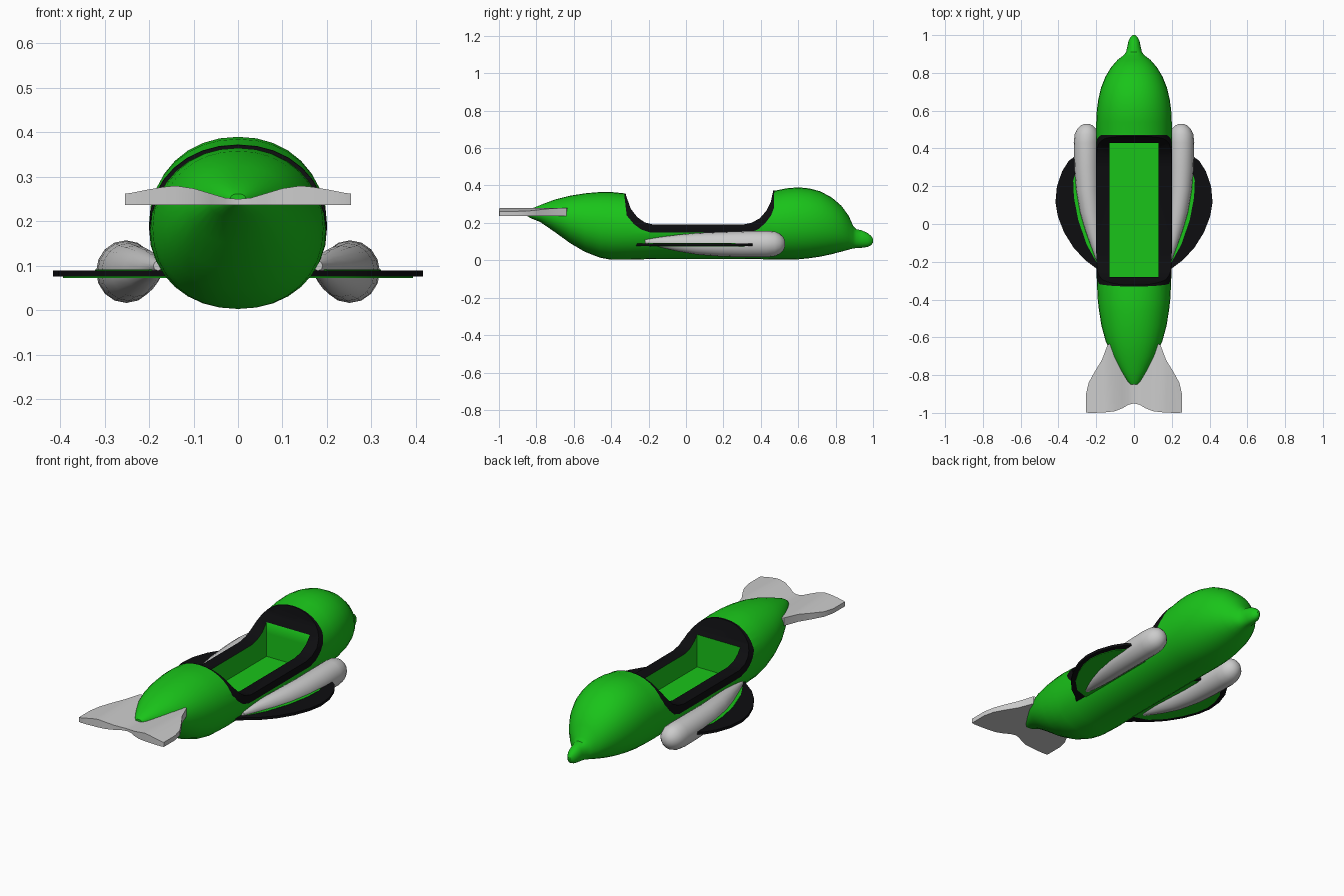
import bpy, bmesh
from math import cos, sin, pi, copysign

if "Cube" in bpy.data.objects:
    bpy.data.objects.remove(bpy.data.objects["Cube"])


def material(name, rgb):
    m = bpy.data.materials.new(name)
    m.diffuse_color = (*rgb, 1)
    m.use_nodes = True
    m.node_tree.nodes["Principled BSDF"].inputs["Base Color"].default_value = m.diffuse_color
    return m


GREEN = material("green", (0.01, 0.55, 0.01))
BLACK = material("black", (0.004, 0.004, 0.005))


def make(name, bm, mats=(), smooth=35):
    bmesh.ops.recalc_face_normals(bm, faces=bm.faces)
    me = bpy.data.meshes.new(name)
    bm.to_mesh(me)
    bm.free()
    ob = bpy.data.objects.new(name, me)
    bpy.context.collection.objects.link(ob)
    for m in mats:
        me.materials.append(m)
    if smooth:
        shade(ob, smooth)
    return ob


def activate(ob):
    bpy.ops.object.select_all(action='DESELECT')
    bpy.context.view_layer.objects.active = ob
    ob.select_set(True)


def shade(ob, angle):
    activate(ob)
    bpy.ops.object.shade_smooth_by_angle(angle=angle * pi / 180)


def loft(rings):
    """Skin a list of closed rings and cap both ends."""
    bm = bmesh.new()
    vs = [[bm.verts.new(p) for p in r] for r in rings]
    n = len(vs[0])
    for a, b in zip(vs, vs[1:]):
        for i in range(n):
            bm.faces.new((a[i], a[(i + 1) % n], b[(i + 1) % n], b[i]))
    bm.faces.new(vs[0])
    bm.faces.new(vs[-1])
    return bm


def ring(y, cx, cz, rx, rz, n, e=1.0):
    pts = []
    for i in range(n):
        c, s = cos(2 * pi * i / n), sin(2 * pi * i / n)
        pts.append((cx + rx * copysign(abs(c) ** e, c), y,
                    cz + rz * copysign(abs(s) ** e, s)))
    return pts


def side_prism(pts, w=0.5):
    """Extrude a (y, z) outline across the whole width."""
    return loft([[(x, y, z) for y, z in pts] for x in (-w, w)])


def boolean(ob, cutter, op):
    m = ob.modifiers.new("cut", 'BOOLEAN')
    m.object, m.operation, m.solver = cutter, op, 'EXACT'
    activate(ob)
    bpy.ops.object.modifier_apply(modifier=m.name)


# hull stations: y, bottom z, top z, half width
STATIONS = [
    (-0.85, .237, .262, .018), (-0.83, .225, .275, .036), (-0.78, .205, .295, .068),
    (-0.70, .15, .325, .115), (-0.62, .092, .345, .15), (-0.54, .045, .358, .172),
    (-0.46, .014, .365, .185), (-0.40, .003, .365, .192), (-0.30, .003, .355, .197),
    (-0.15, .008, .36, .2), (0.30, .008, .36, .2), (0.48, .004, .373, .2),
    (0.54, .003, .385, .2), (0.60, .005, .39, .197), (0.66, .011, .384, .189),
    (0.72, .02, .368, .175), (0.78, .033, .335, .151), (0.83, .046, .292, .121),
    (0.87, .057, .238, .086), (0.893, .063, .185, .055), (0.91, .065, .166, .042),
    (0.94, .067, .160, .035), (0.97, .071, .146, .029), (0.99, .08, .13, .018),
    (1.0, .095, .115, .006)]


def hull(name, mats):
    return make(name, loft([ring(y, 0, (a + b) / 2, w, (b - a) / 2, 32, .95)
                            for y, a, b, w in STATIONS]), mats, 0)


OUTER = [(-.33, .5), (-.33, .35), (-.317, .24), (-.28, .195), (-.24, .165), (-.19, .148),
         (.34, .148), (.385, .165), (.425, .2), (.455, .24), (.47, .28), (.475, .5)]
INNER = [(-.328, .5), (-.322, .35), (-.295, .275), (-.26, .23), (-.22, .202), (-.17, .19),
         (.3, .19), (.35, .2), (.395, .225), (.43, .265), (.453, .31), (.468, .38), (.472, .5)]
BOX = (0.13, -0.28, 0.43, 0.08)

outer = make("outer_cutter", side_prism(OUTER), smooth=0)
inner = make("inner_cutter", side_prism(INNER), smooth=0)
hw, y0, y1, z0 = BOX
pocket = make("pocket_cutter", side_prism([(y0, z0), (y1, z0), (y1, .6), (y0, .6)], hw), smooth=0)

# hull with a saddle-shaped opening and a recessed seat well
body = hull("body", [GREEN])
boolean(body, outer, 'DIFFERENCE')
boolean(body, pocket, 'DIFFERENCE')
shade(body, 35)

# black coaming that follows the saddle
rim = hull("cockpit_rim", [BLACK, GREEN])
boolean(rim, outer, 'INTERSECT')
boolean(rim, inner, 'DIFFERENCE')
boolean(rim, pocket, 'DIFFERENCE')
for p in rim.data.polygons:
    c = p.center
    inside = abs(c.x) < hw + .001 and y0 - .001 < c.y < y1 + .001 and c.z > .1
    p.material_index = 1 if inside and abs(p.normal.z) < .3 else 0
shade(rim, 35)
for c in (outer, inner, pocket):
    bpy.data.objects.remove(c)

# side fins and floats
FIN = [(.15, -.28), (.2, -.235), (.26, -.19), (.32, -.125), (.37, -.045), (.403, .04),
       (.416, .115), (.408, .2), (.38, .28), (.345, .335), (.31, .36), (.25, .35), (.15, .3)]
TOP = [(.15, -.22), (.2, -.2), (.25, -.11), (.295, .02), (.318, .14), (.322, .23), (.3, .31), (.15, .28)]
UNDER = [(.15, -.2), (.24, -.17), (.305, -.105), (.352, -.025), (.382, .05),
         (.393, .12), (.385, .19), (.358, .265), (.3, .33), (.15, .28)]
FLOAT = [(.53, .25, .088, .012), (.522, .25, .088, .032), (.503, .25, .088, .051),
         (.475, .251, .088, .063), (.43, .252, .087, .067), (.3, .25, .086, .066),
         (.18, .245, .086, .062), (.06, .231, .088, .055), (-.04, .213, .092, .043),
         (-.13, .195, .096, .028), (-.22, .18, .1, .01)]


def plate(pts, s, za, zb):
    return loft([[(s * x, y, z) for x, y in pts] for z in (za, zb)])


for side, s in (("left", -1), ("right", 1)):
    make(side + "_fin", plate(FIN, s, .076, .09), [BLACK])
    make(side + "_fin_top_panel", plate(TOP, s, .088, .0915), [GREEN])
    make(side + "_fin_under_panel", plate(UNDER, s, .073, .078), [GREEN])
    make(side + "_float", loft([ring(y, s * x, z, r, r * 1.05, 16) for y, x, z, r in FLOAT]))

# tail fluke: x, rear y, front y, top z
TAIL = [(0, -.95, -.6, .25), (.03, -.957, -.6, .253), (.06, -.975, -.61, .262),
        (.1, -.991, -.62, .274), (.14, -.996, -.64, .28), (.17, -.998, -.72, .277),
        (.21, -1, -.785, .27), (.24, -1, -.84, .264), (.254, -.997, -.9, .262)]
half = [(-x, a, b, t) for x, a, b, t in TAIL[:0:-1]] + TAIL
make("tail_fluke", loft([[(x, a, .237), (x, b, .237), (x, b, t), (x, a, t)]
                         for x, a, b, t in half]))
